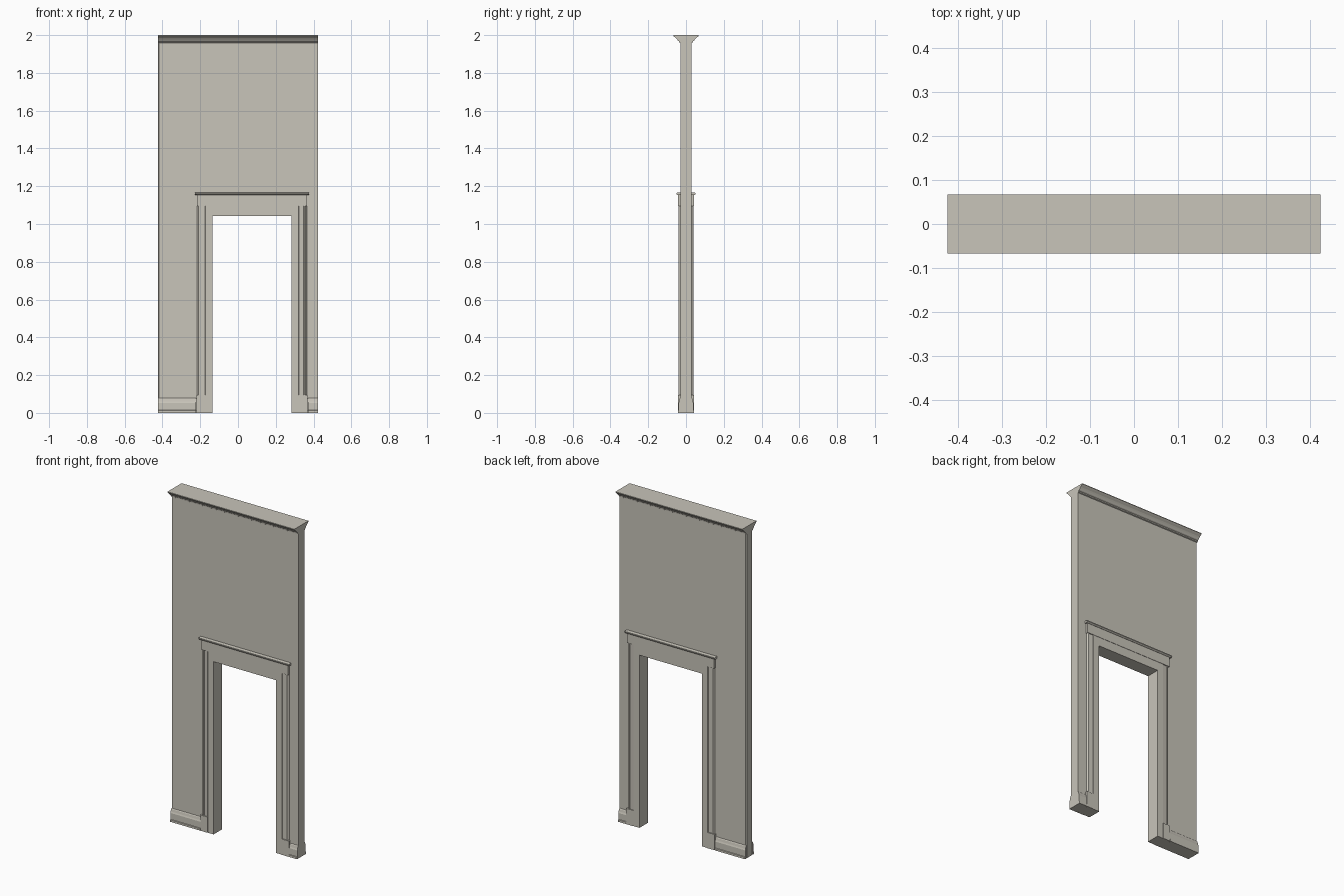
import bpy, bmesh
from mathutils import Vector

if "Cube" in bpy.data.objects:
    bpy.data.objects.remove(bpy.data.objects["Cube"])

stone = bpy.data.materials.new("warm grey plaster")
stone.use_nodes = True
colour = (0.58, 0.555, 0.49, 1)
stone.diffuse_color = colour
stone.node_tree.nodes["Principled BSDF"].inputs["Base Color"].default_value = colour

END = 0.4235                   # half width of the wall
FACE = 0.03                    # half thickness of the wall
OPEN_L, OPEN_R, OPEN_TOP = -0.134, 0.282, 1.042
MID = (OPEN_L + OPEN_R) / 2
CASING_TOP = 1.095


def prism(name, profile, axis, start, end):
    """Extrude a closed 2D profile along x, y or z."""
    place = {"x": lambda a, b: (start, a, b),
             "y": lambda a, b: (a, start, b),
             "z": lambda a, b: (a, b, start)}[axis]
    bm = bmesh.new()
    face = bm.faces.new([bm.verts.new(place(a, b)) for a, b in profile])
    out = bmesh.ops.extrude_face_region(bm, geom=[face])
    shift = Vector((0, 0, 0))
    shift["xyz".index(axis)] = end - start
    bmesh.ops.translate(bm, vec=shift,
                        verts=[v for v in out["geom"] if isinstance(v, bmesh.types.BMVert)])
    bmesh.ops.recalc_face_normals(bm, faces=bm.faces)
    mesh = bpy.data.meshes.new(name)
    bm.to_mesh(mesh)
    bm.free()
    mesh.materials.append(stone)
    obj = bpy.data.objects.new(name, mesh)
    bpy.context.collection.objects.link(obj)
    return obj


def both_faces(name, profile, axis, start, end, y_index):
    """Build a trim on the back of the wall and its mirror on the front."""
    for side, sign in (("back", 1), ("front", -1)):
        pts = [tuple(c * sign if i == y_index else c for i, c in enumerate(p)) for p in profile]
        prism(f"{side}_{name}", pts, axis, start, end)


# Wall with doorway, its free end slightly chamfered
WALL_TOP = 1.957
wall = prism("wall", [(-END, 0), (OPEN_L, 0), (OPEN_L, OPEN_TOP), (OPEN_R, OPEN_TOP),
                      (OPEN_R, 0), (END, 0), (END, WALL_TOP), (-END, WALL_TOP)],
             "y", -FACE, FACE)
bm = bmesh.new()
bm.from_mesh(wall.data)
corners = [e for e in bm.edges if all(v.co.x < -END + 0.001 for v in e.verts)
           and abs(e.verts[0].co.z - e.verts[1].co.z) > 1]
bmesh.ops.bevel(bm, geom=corners, offset=0.005, segments=1, affect="EDGES")
bm.to_mesh(wall.data)
bm.free()

# Crown moulding across the top, same on both faces
half = [(FACE, WALL_TOP), (0.035, 1.96), (0.036, 1.966), (0.042, 1.97), (0.047, 1.977),
        (0.053, 1.984), (0.062, 1.991), (0.067, 1.996), (0.067, 2.0)]
prism("crown_moulding", half + [(-y, z) for y, z in reversed(half)], "x", -END, END)

# Baseboards either side of the door trim
base = [(FACE, 0), (0.043, 0), (0.043, 0.012), (0.040, 0.014), (0.040, 0.052),
        (0.037, 0.060), (0.034, 0.074), (FACE, 0.078)]
both_faces("baseboard_wide", base, "x", -END, -0.222, 0)
both_faces("baseboard_narrow", base, "x", 0.37, END, 0)

# Moulded casings and plinth blocks beside the opening
casing = [(0.208, FACE), (0.208, 0.041), (0.247, 0.041), (0.250, 0.038),
          (0.274, 0.036), (0.276, 0.040), (0.282, 0.040), (0.290, FACE)]
plinth = [(0.247, FACE), (0.247, 0.043), (0.295, 0.043), (0.295, FACE)]
for side, sign in (("left", 1), ("right", -1)):
    place = lambda pts: [(MID + sign * x, y) for x, y in pts]
    both_faces(side + "_casing", place(casing), "z", 0, CASING_TOP, 1)
    both_faces(side + "_plinth", place(plinth), "z", 0, 0.095, 1)

# Lintel board, header and projecting cap above the opening
lintel = [(FACE, OPEN_TOP), (0.041, OPEN_TOP), (0.041, CASING_TOP), (FACE, CASING_TOP)]
both_faces("lintel", lintel, "x", OPEN_L, OPEN_R, 0)
header = [(FACE, CASING_TOP), (0.043, CASING_TOP), (0.043, 1.153), (FACE, 1.153)]
both_faces("header", header, "x", MID - 0.291, MID + 0.291, 0)
cap = [(FACE, 1.153), (0.045, 1.153), (0.051, 1.159), (0.051, 1.165), (FACE, 1.167)]
both_faces("header_cap", cap, "x", MID - 0.301, MID + 0.301, 0)
